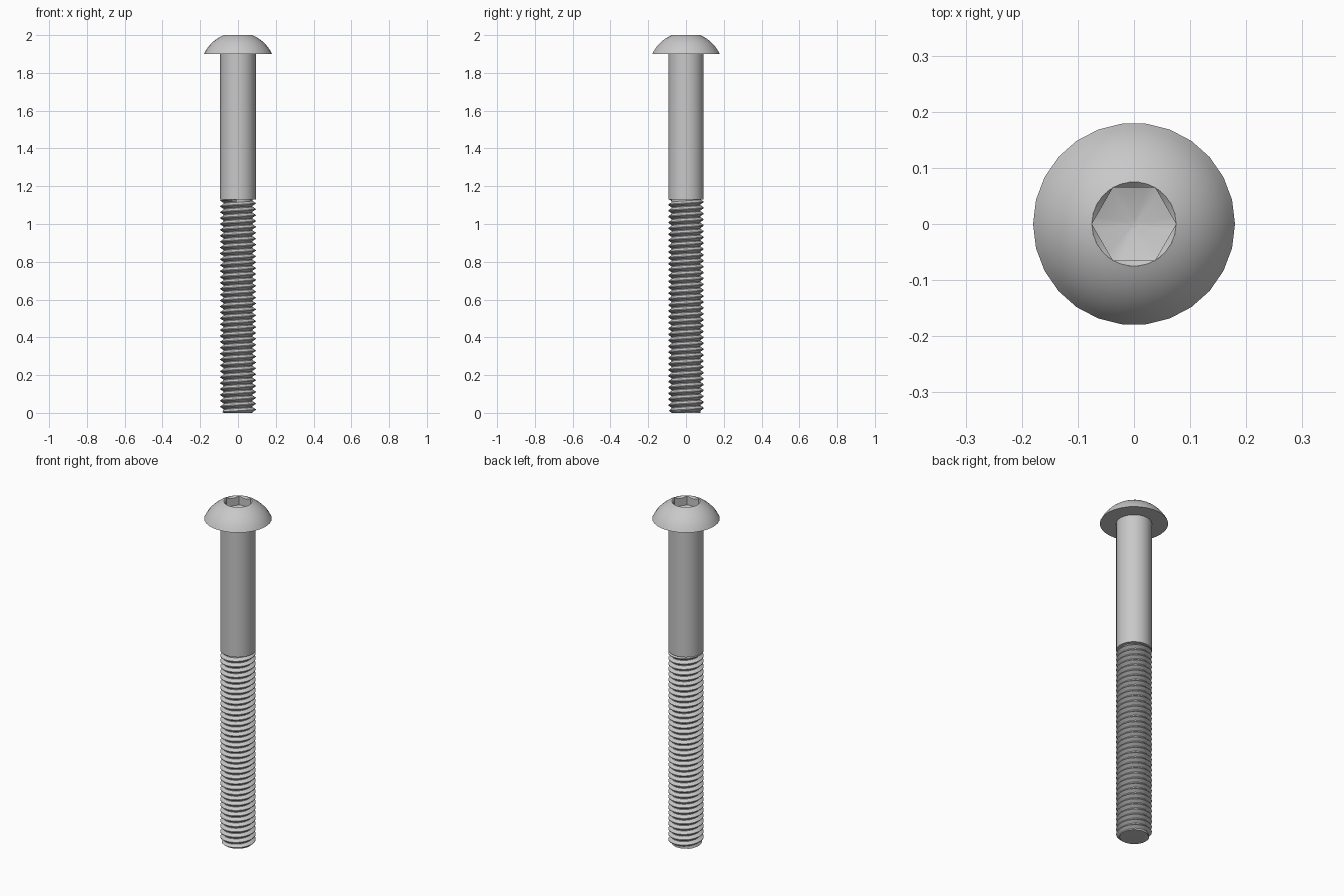
import bpy, bmesh
from math import sin, cos, pi, radians, sqrt

old = bpy.data.objects.get("Cube")
if old:
    bpy.data.objects.remove(old, do_unlink=True)

SIDES = 26
SHANK_R, ROOT_R, TIP_R = 0.094, 0.076, 0.079
HEAD_R, RIM_R, HEAD_Z, TOP_Z = 0.18, 0.075, 1.9, 2.0
THREAD_TOP, PITCH = 1.13, 0.0312

steel = bpy.data.materials.new("steel grey")
steel.use_nodes = True
steel.diffuse_color = (0.58, 0.58, 0.58, 1)
steel.node_tree.nodes["Principled BSDF"].inputs["Base Color"].default_value = steel.diffuse_color


def finish(name, bm):
    """Turn a bmesh into a steel object with smooth faces and sharp edges."""
    mesh = bpy.data.meshes.new(name)
    bm.to_mesh(mesh)
    bm.free()
    obj = bpy.data.objects.new(name, mesh)
    bpy.context.collection.objects.link(obj)
    mesh.materials.append(steel)
    bpy.ops.object.select_all(action='DESELECT')
    obj.select_set(True)
    bpy.context.view_layer.objects.active = obj
    bpy.ops.object.shade_smooth_by_angle(angle=radians(30))


def lathe(name, profile, sides, cap_end=False):
    """Revolve rings; each ring maps an angle to (radius, height)."""
    bm = bmesh.new()
    rings = []
    for ring in profile:
        verts = []
        for s in range(sides):
            a = 2 * pi * s / sides
            r, z = ring(a)
            verts.append(bm.verts.new((r * cos(a), r * sin(a), z)))
        rings.append(verts)
    for low, high in zip(rings, rings[1:]):
        for s in range(sides):
            t = (s + 1) % sides
            bm.faces.new((low[s], low[t], high[t], high[s]))
    if cap_end:
        bm.faces.new(rings[-1])
    finish(name, bm)


def circle(r, z):
    return lambda a: (r, z)


# Domed head: spherical arc from the rim up to the socket mouth
rise = TOP_Z - HEAD_Z
drop = (HEAD_R ** 2 - RIM_R ** 2 - rise ** 2) / (2 * rise)
ball = sqrt(HEAD_R ** 2 + drop ** 2)
dome = [circle(SHANK_R * 0.9, HEAD_Z)]
STEPS = 10
for i in range(STEPS + 1):
    r = HEAD_R + (RIM_R - HEAD_R) * i / STEPS
    dome.append(circle(r, HEAD_Z - drop + sqrt(ball ** 2 - r ** 2)))
lathe("domed_head", dome, SIDES)


# Hexagonal socket: countersunk mouth, straight walls, conical floor
def hexagon(a):
    return RIM_R * cos(pi / 6) / cos(a % (pi / 3) - pi / 6)


def mouth(a):
    return hexagon(a), TOP_Z - (RIM_R - hexagon(a))


def floor_edge(a):
    return hexagon(a), 1.945


lathe("hex_socket", [circle(RIM_R, TOP_Z), mouth, floor_edge, circle(0.01, 1.925)],
      36, cap_end=True)

# Plain shank
lathe("shank", [circle(ROOT_R * 0.9, THREAD_TOP), circle(SHANK_R, THREAD_TOP),
                circle(SHANK_R, HEAD_Z)], SIDES)

# Threaded end: a right-handed helical tooth clamped between flat ends
tooth = [(0, ROOT_R), (0.12, ROOT_R), (0.5, SHANK_R), (0.62, SHANK_R)]
turns = int(THREAD_TOP / PITCH) + 3
bm = bmesh.new()
columns = []
for s in range(SIDES):
    a = 2 * pi * s / SIDES
    column = []
    for turn in range(-2, turns):
        for u, r in tooth:
            z = PITCH * (turn + u + s / SIDES)
            if z <= 0:
                z, r = 0, ROOT_R
            elif z >= THREAD_TOP:
                z, r = THREAD_TOP, ROOT_R
            r = min(r, TIP_R + z)
            column.append(bm.verts.new((r * cos(a), r * sin(a), z)))
    columns.append(column)
# The last column joins the first one a full turn higher
columns.append(columns[0][len(tooth):])
for left, right in zip(columns, columns[1:]):
    for j in range(len(columns[-1]) - 1):
        bm.faces.new((left[j], right[j], right[j + 1], left[j + 1]))
bmesh.ops.remove_doubles(bm, verts=bm.verts[:], dist=0.00002)
bmesh.ops.holes_fill(bm, edges=[e for e in bm.edges if e.is_boundary])
bmesh.ops.recalc_face_normals(bm, faces=bm.faces[:])
finish("threaded_end", bm)
